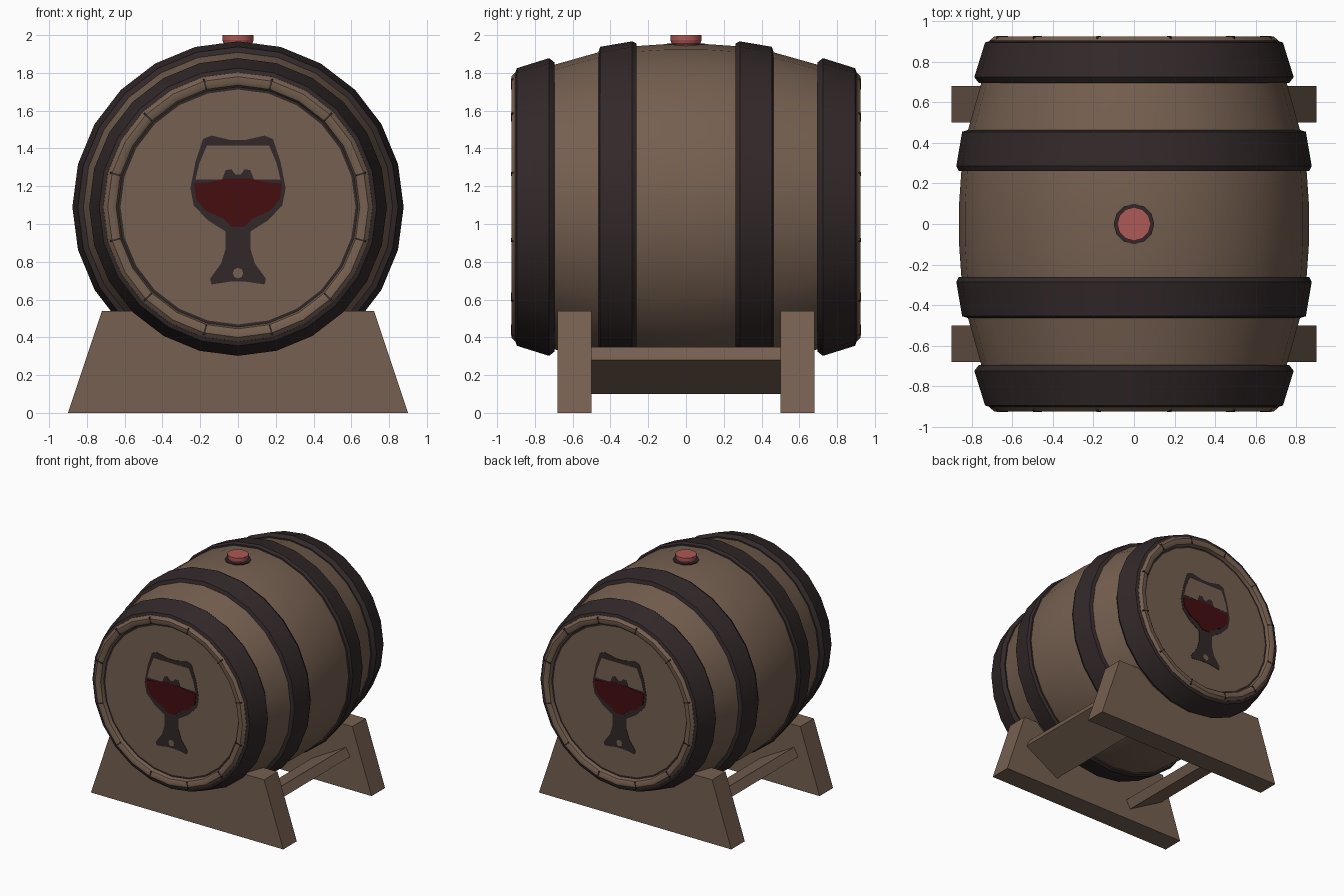
import bpy, bmesh, math
from mathutils import Matrix, Vector

if "Cube" in bpy.data.objects:
    bpy.data.objects.remove(bpy.data.objects["Cube"])

CZ = 1.09      # height of the barrel axis
SIDES = 24


def material(name, rgb):
    m = bpy.data.materials.new(name)
    m.diffuse_color = (*rgb, 1)
    m.use_nodes = True
    m.node_tree.nodes["Principled BSDF"].inputs["Base Color"].default_value = m.diffuse_color
    return m


WOOD = material("brown wood", (0.178, 0.115, 0.080))
DARK = material("dark iron", (0.032, 0.021, 0.022))
WINE = material("dark red wine", (0.058, 0.004, 0.005))
BUNG = material("pale red stopper", (0.42, 0.10, 0.09))


def finish(name, bm, mats, smooth=None):
    bmesh.ops.recalc_face_normals(bm, faces=bm.faces)
    me = bpy.data.meshes.new(name)
    bm.to_mesh(me)
    bm.free()
    for m in mats:
        me.materials.append(m)
    ob = bpy.data.objects.new(name, me)
    bpy.context.collection.objects.link(ob)
    if smooth:
        bpy.ops.object.select_all(action='DESELECT')
        ob.select_set(True)
        bpy.context.view_layer.objects.active = ob
        bpy.ops.object.shade_smooth_by_angle(angle=math.radians(smooth))
    return ob


def lathe(name, profile, mats, closed=False, dark_spans=()):
    """Spin (radius, y) points round the barrel axis."""
    bm = bmesh.new()
    rings = []
    for r, y in profile:
        ring = []
        for k in range(SIDES):
            a = math.tau * k / SIDES
            ring.append(bm.verts.new((r * math.cos(a), y, CZ + r * math.sin(a))))
        rings.append(ring)
    n = len(rings)
    for i in range(n if closed else n - 1):
        a, b = rings[i], rings[(i + 1) % n]
        for k in range(SIDES):
            j = (k + 1) % SIDES
            f = bm.faces.new((a[k], a[j], b[j], b[k]))
            f.material_index = 1 if i in dark_spans else 0
    if not closed:
        bm.faces.new(rings[0])
        bm.faces.new(rings[-1])
    return finish(name, bm, mats, 32)


def prism(name, pts, y0, y1, mat):
    """Extrude an (x, z) outline from y0 to y1."""
    bm = bmesh.new()
    f = bm.faces.new([bm.verts.new((x, y0, z)) for x, z in pts])
    ext = bmesh.ops.extrude_face_region(bm, geom=[f])
    vs = [v for v in ext["geom"] if isinstance(v, bmesh.types.BMVert)]
    bmesh.ops.translate(bm, verts=vs, vec=(0, y1 - y0, 0))
    bmesh.ops.triangulate(bm, faces=[f for f in bm.faces if len(f.verts) > 4])
    return finish(name, bm, [mat])


def mirrored(half):
    return half + [(-x, z) for x, z in reversed(half)]


# Barrel body with rounded rims, recessed heads and a dark line round each head
half = [(0.622, -0.885), (0.636, -0.885), (0.645, -0.915), (0.662, -0.925),
        (0.690, -0.925), (0.712, -0.905), (0.755, -0.69), (0.82, -0.46),
        (0.852, -0.26), (0.863, -0.1)]
profile = half + [(r, -y) for r, y in reversed(half)]
lathe("barrel_body", profile, [WOOD, DARK], dark_spans=(0, len(profile) - 2))

# Iron hoops
for s, side in ((-1, "front"), (1, "back")):
    end = [(0.70, 0.907), (0.735, 0.895), (0.788, 0.725), (0.765, 0.695), (0.70, 0.695)]
    mid = [(0.80, 0.47), (0.848, 0.455), (0.877, 0.285), (0.865, 0.262), (0.80, 0.262)]
    lathe(side + "_end_hoop", [(r, s * y) for r, y in end], [DARK], closed=True)
    lathe(side + "_middle_hoop", [(r, s * y) for r, y in mid], [DARK], closed=True)

    # Dark joints between the staves on the rim
    bm = bmesh.new()
    for k in range(12):
        m = (Matrix.Translation((0, s * 0.912, CZ))
             @ Matrix.Rotation(math.radians(15 + 30 * k), 4, 'Y')
             @ Matrix.Translation((0, 0, 0.674))
             @ Matrix.Diagonal((0.009, 0.030, 0.056, 1)))
        bmesh.ops.create_cube(bm, size=1, matrix=m)
    finish(side + "_stave_joints", bm, [DARK])

    # Painted wine glass on the head, as stacked thin plates
    head = 0.884
    glass = mirrored([(0.04, 0.695), (0.14, 0.68), (0.148, 0.71), (0.09, 0.79),
                      (0.065, 0.87), (0.065, 0.96), (0.16, 1.02), (0.235, 1.10),
                      (0.252, 1.19), (0.225, 1.33), (0.185, 1.45), (0.14, 1.468),
                      (0.04, 1.445)])
    bowl = mirrored([(0.225, 1.235), (0.205, 1.32), (0.165, 1.415), (0.07, 1.415)])
    bowl = [(x, z) for x, z in bowl]
    wine = mirrored([(0.035, 0.985), (0.08, 1.03), (0.17, 1.07), (0.222, 1.13),
                     (0.232, 1.215), (0.15, 1.22), (0.07, 1.24)])
    splash = mirrored([(0.085, 1.235), (0.065, 1.285), (0.035, 1.29), (0.015, 1.262)])
    dot = [(0.028 * math.cos(math.tau * k / 8), 0.74 + 0.028 * math.sin(math.tau * k / 8))
           for k in range(8)]
    for part, pts, t, mat in (("glass_outline", glass, 0.004, DARK),
                              ("glass_bowl", bowl, 0.006, WOOD),
                              ("glass_foot_dot", dot, 0.006, WOOD),
                              ("glass_splash", splash, 0.008, DARK),
                              ("glass_wine", wine, 0.0095, WINE)):
        prism(side + "_" + part, pts, s * head, s * (head + t), mat)

    # Trestle plank
    prism(side + "_trestle", [(-0.9, 0), (0.9, 0), (0.72, 0.54), (-0.72, 0.54)],
          s * 0.50, s * 0.68, WOOD)

# Slanted rails joining the trestles
for s, side in ((-1, "left"), (1, "right")):
    rail = [(0.38, 0.10), (0.70, 0.28), (0.66, 0.35), (0.34, 0.17)]
    prism(side + "_rail", [(s * x, z) for x, z in rail], -0.51, 0.51, WOOD)


# Stopper on top with a dark ring at its base
def cone(name, r0, r1, z0, z1, n, mat):
    bm = bmesh.new()
    bmesh.ops.create_cone(bm, cap_ends=True, segments=n, radius1=r0, radius2=r1,
                          depth=z1 - z0,
                          matrix=Matrix.Translation((0, 0, (z0 + z1) / 2)))
    finish(name, bm, [mat], 40)


cone("stopper_ring", 0.10, 0.10, 1.949, 1.956, 12, DARK)
cone("stopper_base", 0.068, 0.083, 1.93, 1.975, 12, BUNG)
cone("stopper_top", 0.083, 0.083, 1.975, 2.0, 12, BUNG)
